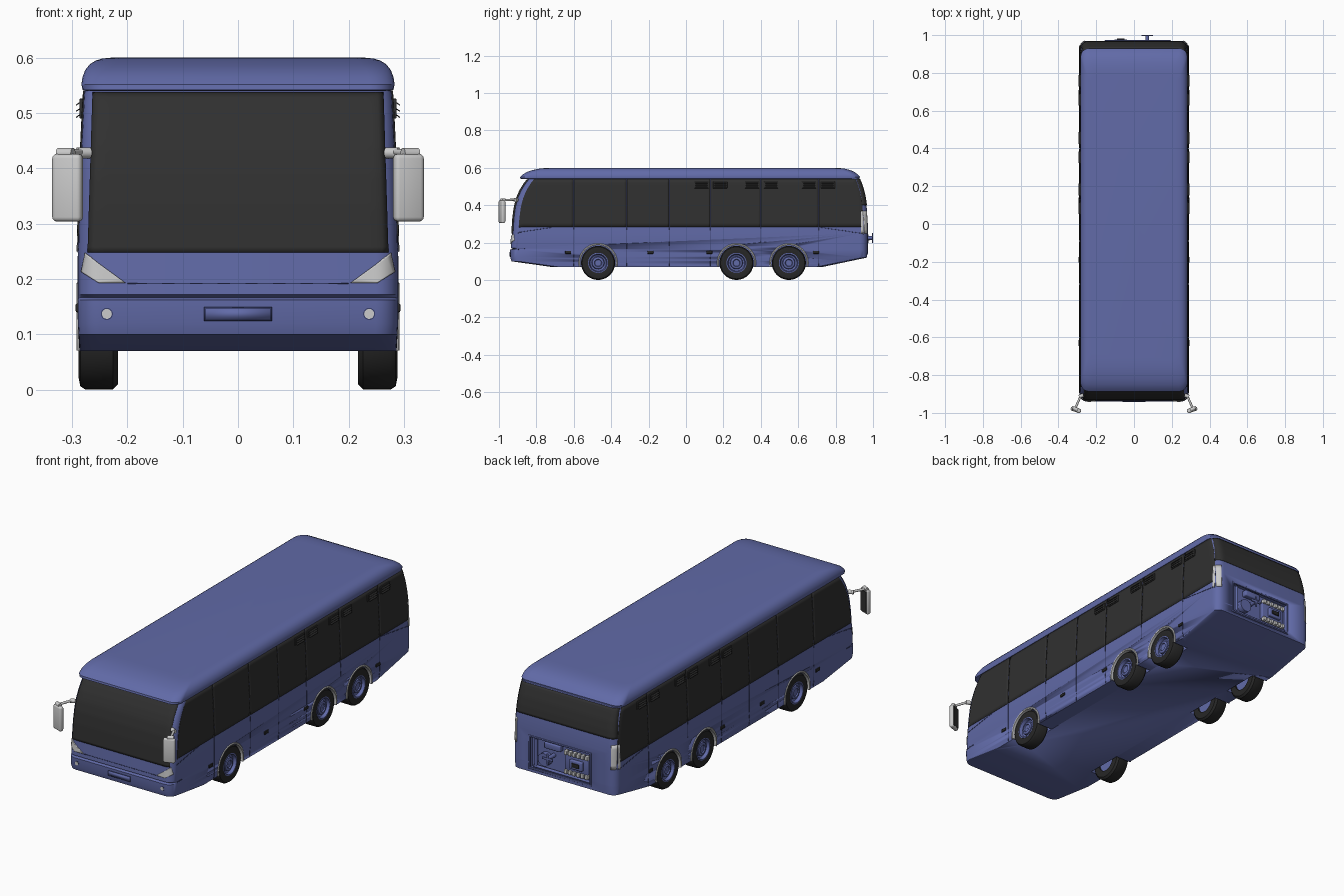
import bpy, bmesh, math
from mathutils import Vector, Matrix

if "Cube" in bpy.data.objects:
    bpy.data.objects.remove(bpy.data.objects["Cube"])

def mat(name, c):
    m = bpy.data.materials.new(name)
    m.diffuse_color = (*c, 1)
    m.use_nodes = True
    m.node_tree.nodes["Principled BSDF"].inputs["Base Color"].default_value = m.diffuse_color
    return m

BLUE = mat("blue_paint", (0.12, 0.145, 0.39))
SEAM = mat("seam_blue", (0.04, 0.05, 0.15))
GLASS = mat("dark_glass", (0.03, 0.03, 0.03))
BLACK = mat("black_rubber", (0.02, 0.02, 0.02))

def finish(name, bm, material=None, mirror=False, angle=35, recalc=True):
    if recalc:
        bmesh.ops.recalc_face_normals(bm, faces=bm.faces)
    me = bpy.data.meshes.new(name)
    bm.to_mesh(me)
    bm.free()
    ob = bpy.data.objects.new(name, me)
    bpy.context.collection.objects.link(ob)
    if material:
        me.materials.append(material)
    bpy.ops.object.select_all(action='DESELECT')
    ob.select_set(True)
    bpy.context.view_layer.objects.active = ob
    bpy.ops.object.shade_smooth_by_angle(angle=math.radians(angle))
    if mirror:
        ob.modifiers.new("mirror", 'MIRROR')
    return ob

# Body levels: z, front y, back y, half width
R = 0.04
LEVELS = [(0.07, -0.72, 0.73, 0.286), (0.10, -0.933, 0.873, 0.288), (0.12, -0.939, 0.968, 0.289),
          (0.162, -0.94, 0.97, 0.289), (0.167, -0.927, 0.97, 0.289), (0.172, -0.936, 0.97, 0.289),
          (0.25, -0.931, 0.97, 0.289), (0.33, -0.926, 0.97, 0.287), (0.39, -0.918, 0.966, 0.285),
          (0.44, -0.905, 0.959, 0.283), (0.48, -0.888, 0.95, 0.281), (0.52, -0.863, 0.937, 0.279),
          (0.548, -0.84, 0.925, 0.277)]

def level(z):
    for a, b in zip(LEVELS, LEVELS[1:]):
        if z <= b[0]:
            t = (z - a[0]) / (b[0] - a[0])
            return [p + (q - p) * t for p, q in zip(a, b)][1:]
    return LEVELS[-1][1:]

def loft(name, levels, r, material):
    bm = bmesh.new()
    rings = []
    for z, yf, yb, w in levels:
        ring = []
        for cx, cy, a0 in ((w - r, yb - r, 0), (r - w, yb - r, 90), (r - w, yf + r, 180), (w - r, yf + r, 270)):
            for i in range(7):
                a = math.radians(a0 + i * 15)
                ring.append(bm.verts.new((cx + r * math.cos(a), cy + r * math.sin(a), z)))
        rings.append(ring)
    for a, b in zip(rings, rings[1:]):
        for i in range(len(a)):
            j = (i + 1) % len(a)
            bm.faces.new((a[i], a[j], b[j], b[i]))
    bm.faces.new(rings[0])
    bm.faces.new(rings[-1])
    return finish(name, bm, material)

def surf(face, u, z, off):
    """Point on the body skin: u is x on the front/back, y on the side."""
    yf, yb, w = level(z)
    if face == 'side':
        u = min(max(u, yf + 0.035), yb - 0.022)
        d = max(yf + R - u, u - yb + R, 0)
        return Vector((w - R + math.sqrt(R * R - d * d) + off, u, z))
    d = min(max(abs(u) - w + R, 0), R * 0.98)
    s = R - math.sqrt(R * R - d * d) - off
    return Vector((u, yf + s if face == 'front' else yb - s, z))

def panel(name, face, corners, material=None, n=(1, 1), off=0.002, mirror=False):
    """Thin sheet on the body skin, from bottom-left round to top-left corner."""
    a, b, c, d = [Vector(p) for p in corners]
    bm = bmesh.new()
    g = [[bm.verts.new(surf(face, *a.lerp(b, i / n[0]).lerp(d.lerp(c, i / n[0]), j / n[1]), off))
          for j in range(n[1] + 1)] for i in range(n[0] + 1)]
    for i in range(n[0]):
        for j in range(n[1]):
            bm.faces.new((g[i][j], g[i + 1][j], g[i + 1][j + 1], g[i][j + 1]))
    bm.normal_update()
    out = {'front': Vector((0, -1, 0)), 'back': Vector((0, 1, 0)), 'side': Vector((1, 0, 0))}[face]
    if sum(f.normal.dot(out) for f in bm.faces) < 0:
        bmesh.ops.reverse_faces(bm, faces=bm.faces)
    ob = finish(name, bm, material, mirror, recalc=False)
    s = ob.modifiers.new("thick", 'SOLIDIFY')
    s.thickness = off + 0.003
    return ob

def rect(u0, u1, z0, z1):
    return [(u0, z0), (u1, z0), (u1, z1), (u0, z1)]

def box(name, c, size, material=None, bevel=0, mirror=False, rot=None):
    bm = bmesh.new()
    bmesh.ops.create_cube(bm, size=1)
    bmesh.ops.scale(bm, vec=size, verts=bm.verts)
    if bevel:
        bmesh.ops.bevel(bm, geom=bm.edges[:], offset=bevel, segments=3, profile=0.5, affect='EDGES')
    if rot:
        bmesh.ops.rotate(bm, matrix=Matrix.Rotation(rot[0], 3, rot[1]), verts=bm.verts)
    bmesh.ops.translate(bm, vec=c, verts=bm.verts)
    return finish(name, bm, material, mirror)

def rod(name, p, q, r, material=None, mirror=False, seg=20):
    p, q = Vector(p), Vector(q)
    bm = bmesh.new()
    bmesh.ops.create_cone(bm, cap_ends=True, segments=seg, radius1=r, radius2=r, depth=(q - p).length)
    m = Matrix.Translation((p + q) / 2) @ (q - p).to_track_quat('Z', 'Y').to_matrix().to_4x4()
    bmesh.ops.transform(bm, matrix=m, verts=bm.verts)
    return finish(name, bm, material, mirror)

def lathe(name, profile, y, z, material, seg=40, arc=(0, 360), mirror=True):
    """Spin a closed (x, radius) profile about the wheel axis."""
    full = arc[1] - arc[0] == 360
    bm = bmesh.new()
    rings = []
    for i in range(seg if full else seg + 1):
        a = math.radians(arc[0] + (arc[1] - arc[0]) * i / seg)
        rings.append([bm.verts.new((x, y + r * math.cos(a), z + r * math.sin(a))) for x, r in profile])
    for i in range(seg):
        a, b = rings[i], rings[(i + 1) % len(rings)]
        for k in range(len(profile)):
            l = (k + 1) % len(profile)
            bm.faces.new((a[k], a[l], b[l], b[k]))
    if not full:
        bm.faces.new(rings[0])
        bm.faces.new(rings[-1])
    return finish(name, bm, material, mirror)

# Shell and roof cap
body = loft("body", LEVELS, R, BLUE)
loft("roof", [(0.54, -0.872, 0.918, 0.272), (0.542, -0.888, 0.928, 0.281), (0.552, -0.886, 0.93, 0.283),
              (0.565, -0.872, 0.918, 0.281), (0.578, -0.85, 0.9, 0.276), (0.588, -0.82, 0.878, 0.268),
              (0.595, -0.785, 0.85, 0.257), (0.5985, -0.755, 0.82, 0.245), (0.6, -0.72, 0.79, 0.23)], 0.045, BLUE)

# Cut wheel wells and the rear engine bay
WHEELS = (-0.47, 0.27, 0.55)
cutters = [box("bay_cutter", (0.02, 0.98, 0.22), (0.34, 0.07, 0.16))]
for y in WHEELS:
    for s in (-1, 1):
        cutters.append(rod("well_cutter", (s * 0.205, y, 0.092), (s * 0.32, y, 0.092), 0.098, seg=48))
for c in cutters:
    c.hide_render = True
    m = body.modifiers.new("cut", 'BOOLEAN')
    m.operation, m.solver, m.object = 'DIFFERENCE', 'EXACT', c
    bpy.context.view_layer.objects.active = body
    bpy.ops.object.modifier_apply(modifier=m.name)
    bpy.data.objects.remove(c)

# Wheels and arch trims
for y in WHEELS:
    lathe("tyre", [(0.217, 0.05), (0.217, 0.082), (0.226, 0.091), (0.276, 0.091), (0.285, 0.085),
                   (0.288, 0.07), (0.285, 0.053), (0.27, 0.05)], y, 0.0915, BLACK)
    lathe("rim", [(0.225, 0.001), (0.225, 0.052), (0.286, 0.054), (0.287, 0.048), (0.272, 0.043),
                  (0.268, 0.034), (0.28, 0.031), (0.283, 0.02), (0.278, 0.017), (0.278, 0.001)], y, 0.0915, BLUE)
    lathe("wheel_arch_trim", [(0.27, 0.0945), (0.291, 0.0945), (0.292, 0.1), (0.289, 0.104), (0.27, 0.104)],
          y, 0.092, None, 32, (-12, 192))

# Side windows, roof vents, panel seams and markers
cuts = [-0.96, -0.6, -0.317, -0.09, 0.13, 0.40, 0.71, 0.98]
for a, b in zip(cuts, cuts[1:]):
    panel("side_window", 'side', rect(a + 0.002, b - 0.002, 0.283, 0.541), GLASS, (24, 12), 0.0025, True)
for y in cuts[1:-1]:
    panel("panel_seam", 'side', rect(y - 0.0015, y + 0.0015, 0.20 if y in (0.40,) else 0.075, 0.282), SEAM, (1, 4), 0.0006, True)
panel("front_crease", 'side', [(-0.93, 0.248), (-0.72, 0.28), (-0.72, 0.283), (-0.93, 0.251)], SEAM, (8, 1), 0.001, True)
panel("rear_crease", 'side', [(0.72, 0.28), (0.96, 0.245), (0.96, 0.248), (0.72, 0.283)], SEAM, (8, 1), 0.001, True)
panel("bumper_crease", 'side', rect(-0.93, -0.86, 0.165, 0.168), SEAM, (6, 1), 0.001, True)
for y in (0.083, 0.183, 0.353, 0.455, 0.658, 0.758):
    box("vent_frame", (0.283, y, 0.508), (0.007, 0.076, 0.036), GLASS, 0.002, True)
    for k in range(3):
        box("vent_louvre", (0.287, y, 0.496 + k * 0.011), (0.014, 0.062, 0.002), BLACK, 0, True, (0.6, 'Y'))
for y in (-0.63, -0.19, 0.125, 0.695):
    box("side_marker", (0.289, y, 0.148), (0.009, 0.032, 0.016), BLACK, 0.003, True)

# Front: windscreen, lamps, plate
panel("windscreen", 'front', [(-0.272, 0.248), (0.272, 0.248), (0.263, 0.538), (-0.263, 0.538)], GLASS, (48, 28), 0.003)
panel("headlight", 'front', [(0.203, 0.193), (0.252, 0.193), (0.284, 0.213), (0.277, 0.247)], None, (12, 8), 0.004, True)
panel("hood_seam", 'front', rect(-0.2, 0.2, 0.191, 0.193), SEAM, (8, 1), 0.001)
rod("fog_light", (0.237, -0.925, 0.137), (0.237, -0.942, 0.137), 0.009, None, True)
rod("fog_light_ring", (0.237, -0.925, 0.137), (0.237, -0.941, 0.137), 0.011, SEAM, True)
panel("plate_frame", 'front', rect(-0.061, 0.061, 0.124, 0.149), SEAM, off=0.003)
panel("number_plate", 'front', rect(-0.058, 0.058, 0.127, 0.146), BLUE, off=0.004)

# Wing mirrors on arms
rod("mirror_foot", (0.268, -0.905, 0.428), (0.29, -0.915, 0.428), 0.010, None, True)
rod("mirror_arm", (0.28, -0.905, 0.430), (0.312, -0.978, 0.427), 0.006, None, True)
rod("mirror_joint", (0.298, -0.985, 0.427), (0.325, -0.972, 0.427), 0.010, None, True)
box("mirror_housing", (0.308, -0.984, 0.365), (0.056, 0.022, 0.122), None, 0.008, True, (0.35, 'Z'))
box("mirror_glass", (0.3045, -0.9735, 0.365), (0.044, 0.003, 0.105), GLASS, 0, True, (0.35, 'Z'))

# Rear window and tail lights
panel("rear_window", 'back', [(-0.282, 0.40), (0.282, 0.40), (0.272, 0.54), (-0.272, 0.54)], GLASS, (48, 14), 0.003)
panel("tail_light_back", 'back', rect(0.262, 0.283, 0.25, 0.37), None, (10, 6), 0.003, True)
panel("tail_light_side", 'side', rect(0.935, 0.957, 0.25, 0.37), None, (8, 6), 0.003, True)

# Engine bay frame and machinery
for z in (0.14, 0.30):
    box("bay_frame_rail", (0.02, 0.968, z), (0.35, 0.010, 0.008), BLUE, 0.002)
for x in (-0.15, 0.19):
    box("bay_frame_post", (x, 0.968, 0.22), (0.008, 0.010, 0.16), BLUE, 0.002)
box("engine_block", (-0.065, 0.953, 0.22), (0.13, 0.02, 0.085), BLUE, 0.004)
box("engine_cover", (-0.07, 0.968, 0.22), (0.07, 0.018, 0.045), BLUE, 0.004)
box("engine_cap", (-0.07, 0.978, 0.22), (0.04, 0.008, 0.02), BLACK, 0.002)
for i in range(6):
    for z in (0.173, 0.268):
        box("cylinder_fin", (-0.125 + i * 0.023, 0.962, z), (0.016, 0.022, 0.02), None, 0.002)
box("air_filter", (0.065, 0.956, 0.275), (0.09, 0.03, 0.032), BLUE, 0.006)
rod("pulley", (0.11, 0.945, 0.2), (0.11, 0.972, 0.2), 0.032, BLUE)
rod("fan_hub", (0.07, 0.945, 0.225), (0.07, 0.996, 0.225), 0.010, BLUE)
box("fan_bar", (0.07, 0.997, 0.225), (0.06, 0.006, 0.012), BLUE, 0.002)
box("fan_blade", (0.07, 0.997, 0.225), (0.010, 0.006, 0.055), BLUE, 0.002)
rod("coolant_pipe", (0.16, 0.96, 0.155), (0.16, 0.96, 0.29), 0.008, BLUE)
rod("lower_pipe", (-0.14, 0.96, 0.152), (0.17, 0.96, 0.152), 0.007, BLUE)
